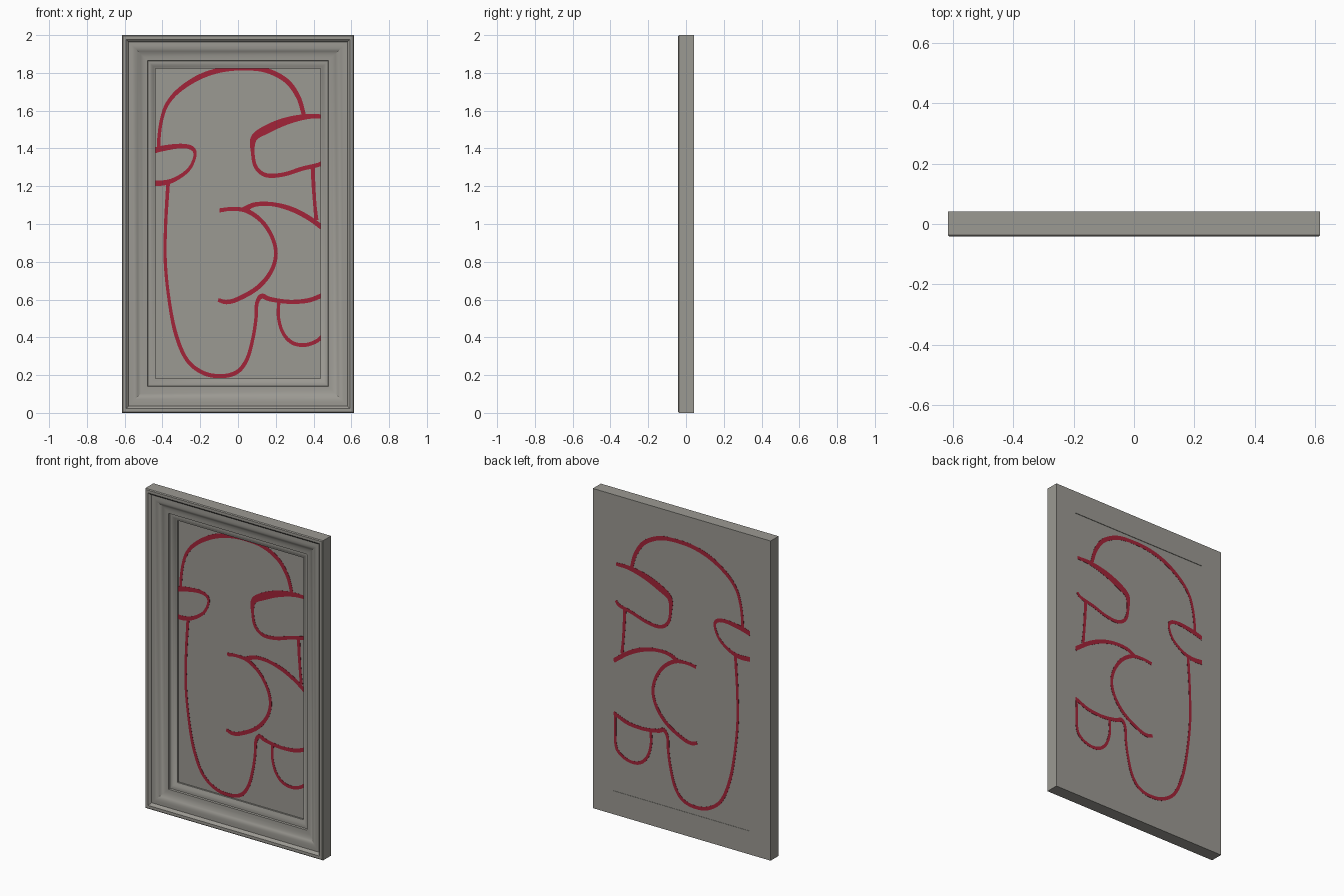
import bpy, bmesh, math
from mathutils import Vector

W, Z0, Z1, D = 0.615, 0.0, 2.0, 0.042


def material(name, rgb):
    m = bpy.data.materials.new(name)
    m.diffuse_color = (*rgb, 1)
    return m


GREY = material("warm grey", (0.33, 0.32, 0.29))
RED = material("deep red", (0.36, 0.017, 0.04))


def finish(name, bm, mat):
    bmesh.ops.recalc_face_normals(bm, faces=bm.faces)
    me = bpy.data.meshes.new(name)
    bm.to_mesh(me)
    bm.free()
    me.materials.append(mat)
    ob = bpy.data.objects.new(name, me)
    bpy.context.collection.objects.link(ob)
    return ob


# Moulded frame: profile (distance in from outer edge, y) swept round four mitres
profile = [(0, D), (0, -0.037), (0.005, -D), (0.022, -D), (0.03, -0.036),
           (0.036, -0.026), (0.055, -0.027), (0.07, -0.024), (0.085, -0.016),
           (0.1, -0.007), (0.115, -0.003), (0.135, -0.002), (0.138, 0.008),
           (0.148, 0.008), (0.158, 0.012), (0.168, 0.02), (0.178, 0.024),
           (0.178, 0.034), (0.142, 0.034), (0.142, D)]
bm = bmesh.new()
rings = []
for sx, top in ((-1, 0), (1, 0), (1, 1), (-1, 1)):
    rings.append([bm.verts.new((sx * (W - u), y, Z1 - u if top else Z0 + u * 1.03))
                  for u, y in profile])
n = len(profile)
for i in range(4):
    a, b = rings[i], rings[(i + 1) % 4]
    for j in range(n):
        k = (j + 1) % n
        bm.faces.new((a[j], a[k], b[k], b[j]))
frame = finish("frame", bm, GREY)
bpy.context.view_layer.objects.active = frame
frame.select_set(True)
bpy.ops.object.shade_smooth_by_angle(angle=math.radians(32))

# Picture panel set into the back of the frame
bm = bmesh.new()
bmesh.ops.create_cube(bm, size=1)
for v in bm.verts:
    v.co = Vector((v.co.x * 0.946, 0.037 + v.co.y * 0.006, 1.0 + v.co.z * 1.714))
finish("panel", bm, GREY)


# Painted line: smooth ribbon through (x, z, width) points, visible on both sides
def stroke(name, pts, steps=8):
    p = [Vector(q) for q in pts]
    p = [2 * p[0] - p[1]] + p + [2 * p[-1] - p[-2]]
    path = []
    for i in range(1, len(p) - 2):
        a, b, c, d = p[i - 1:i + 3]
        for s in range(steps):
            t = s / steps
            path.append(0.5 * (2 * b + (c - a) * t + (2 * a - 5 * b + 4 * c - d) * t * t
                               + (3 * b - a - 3 * c + d) * t ** 3))
    path.append(p[-2])
    bm = bmesh.new()
    prev = None
    for i, q in enumerate(path):
        t = path[min(i + 1, len(path) - 1)] - path[max(i - 1, 0)]
        nrm = Vector((-t.y, t.x)).normalized() * q.z / 2
        ring = [bm.verts.new((q.x + s * nrm.x, y, q.y + s * nrm.y))
                for s, y in ((1, 0.033), (-1, 0.033), (-1, 0.041), (1, 0.041))]
        if prev:
            for j in range(4):
                k = (j + 1) % 4
                bm.faces.new((prev[j], prev[k], ring[k], ring[j]))
        else:
            bm.faces.new(ring)
        prev = ring
    bm.faces.new(prev)
    finish(name, bm, RED)


stroke("head_line", [(-.42, 1.39, .018), (-.418, 1.46, .018), (-.405, 1.55, .018),
                     (-.375, 1.635, .02), (-.31, 1.71, .024), (-.2, 1.78, .028),
                     (-.08, 1.817, .026), (.05, 1.825, .024), (.16, 1.81, .026),
                     (.26, 1.755, .026), (.32, 1.67, .024), (.348, 1.58, .022)])
stroke("right_eye_line", [(.455, 1.57, .02), (.36, 1.568, .028), (.25, 1.543, .04),
                          (.15, 1.5, .045), (.085, 1.455, .035), (.078, 1.38, .02),
                          (.095, 1.3, .02), (.15, 1.258, .022), (.24, 1.262, .022),
                          (.34, 1.293, .022), (.43, 1.315, .022), (.458, 1.34, .016)])
stroke("right_cheek_line", [(.395, 1.31, .022), (.4, 1.2, .02), (.407, 1.1, .018),
                            (.415, 1.02, .022)])
stroke("left_eye_line", [(-.473, 1.38, .03), (-.4, 1.4, .03), (-.3, 1.413, .024),
                         (-.242, 1.4, .022), (-.228, 1.36, .016), (-.26, 1.29, .018),
                         (-.33, 1.238, .022), (-.4, 1.217, .028), (-.473, 1.22, .03)])
stroke("face_outline", [(-.37, 1.22, .02), (-.383, 1.0, .017), (-.385, .8, .017),
                        (-.365, .6, .017), (-.33, .42, .02), (-.27, .28, .02),
                        (-.18, .21, .022), (-.08, .195, .022), (0, .22, .022),
                        (.05, .29, .02), (.08, .4, .018), (.095, .5, .018),
                        (.1, .58, .02), (.125, .618, .026), (.17, .602, .024),
                        (.27, .588, .022), (.37, .595, .024), (.44, .62, .024),
                        (.473, .635, .024)])
stroke("lower_lip_line", [(.215, .585, .018), (.215, .5, .017), (.24, .42, .018),
                          (.29, .37, .02), (.36, .36, .02), (.43, .39, .02),
                          (.46, .45, .018), (.462, .62, .014)])
stroke("nose_line", [(-.098, 1.072, .022), (-.03, 1.08, .02), (.05, 1.068, .024),
                     (.13, 1.01, .022), (.185, .92, .02), (.2, .83, .02),
                     (.17, .74, .022), (.1, .66, .024), (.0, .603, .024),
                     (-.06, .587, .024), (-.105, .598, .02)])
stroke("moustache_line", [(.03, 1.075, .03), (.09, 1.103, .024), (.18, 1.105, .022),
                          (.28, 1.08, .026), (.37, 1.035, .026), (.44, .985, .026),
                          (.473, .96, .026)])
